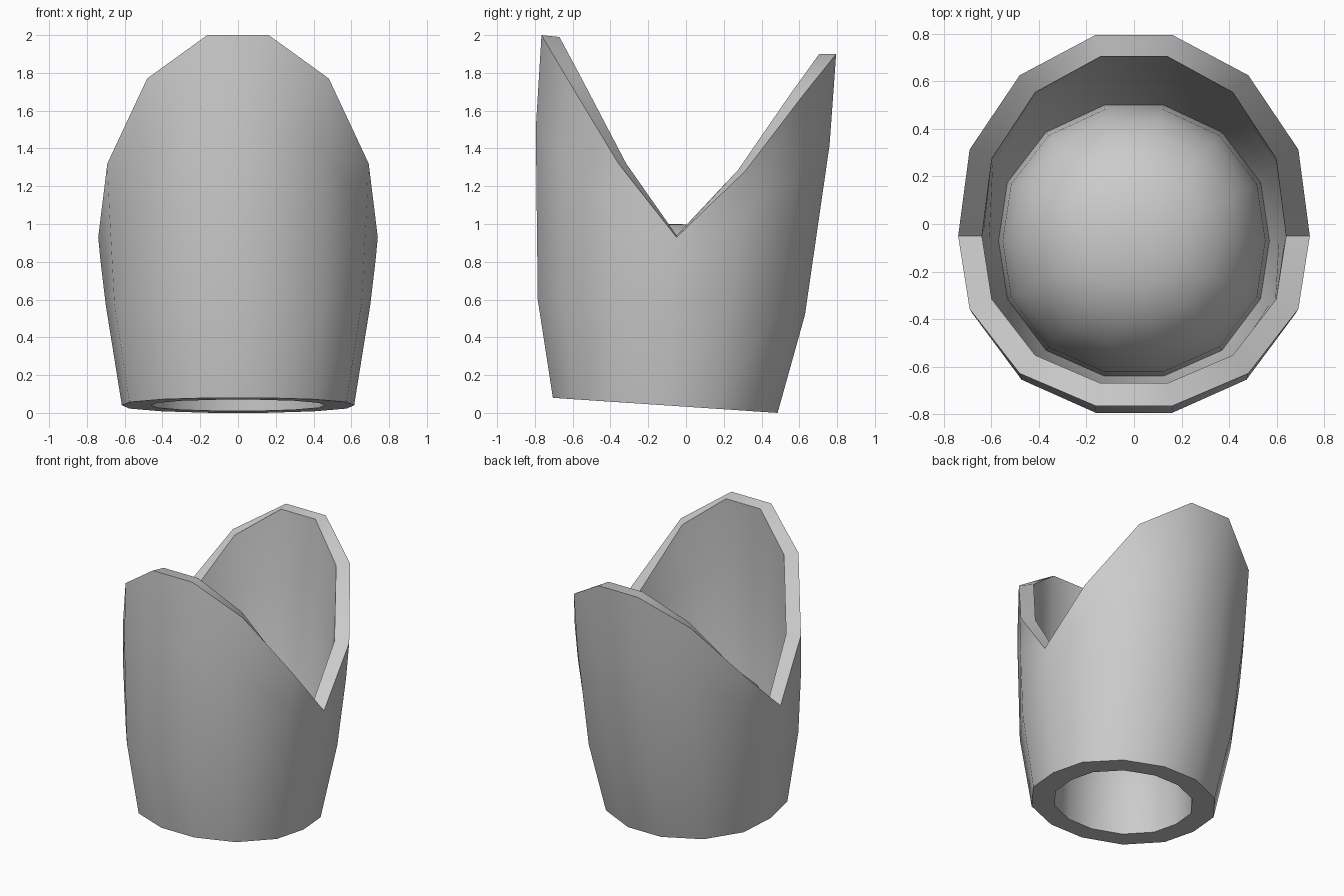
import bpy, bmesh

if "Cube" in bpy.data.objects:
    bpy.data.objects.remove(bpy.data.objects["Cube"])

# Column layout shared by all 14-sided rings: (x factor, y factor), front to back
COLS = [(0.22, -1), (0.65, -0.81), (0.935, -0.43), (1, 0),
        (0.935, 0.43), (0.65, 0.80), (0.22, 1)]
RIM_Z = [2.0, 1.77, 1.32, 0.93, 1.28, 1.69, 1.90]


def tilt(front, side, back):
    """Heights of a ring that slopes from front to back."""
    out = []
    for _, f in COLS:
        end = back if f > 0 else front
        out.append(side + (end - side) * abs(f))
    return out


def blend(a, b, t):
    return [p + (q - p) * t for p, q in zip(a, b)]


def ring(half_width, front, mid, back, heights):
    right = []
    for (fx, fy), z in zip(COLS, heights):
        y = mid + fy * ((back - mid) if fy > 0 else (mid - front))
        right.append((half_width * fx, y, z))
    return right + [(-x, y, z) for x, y, z in reversed(right)]


def dome(width, front, mid, back, base, top, power=2.5):
    """Rings of a full dome, from its base to near its top."""
    rings = []
    for r in (1, 0.97, 0.9, 0.77, 0.58, 0.36, 0.15):
        h = (1 - r ** power) ** (1 / power)
        z = [b + (top - b) * h for b in base]
        rings.append(ring(width * r, mid + (front - mid) * r, mid,
                          mid + (back - mid) * r, z))
    return rings


low = tilt(0.60, 0.57, 0.52)
mid_z = blend(low, RIM_Z, 0.65)
bottom = tilt(0.08, 0.04, 0.0)
inner_rim = [1.99, 1.77, 1.32, 0.94, 1.285, 1.69, 1.90]

# Underside dome, outer wall, notched rim, inner wall, inside dome
hole = tilt(0.07, 0.04, 0.01)
rings = dome(0.46, -0.56, -0.11, 0.34, hole, 0.90)[::-1]
rings += [
    ring(0.615, -0.705, -0.11, 0.485, bottom),
    ring(0.70, -0.785, -0.075, 0.63, low),
    ring(0.728, -0.795, -0.06, 0.76, mid_z),
    ring(0.74, -0.765, -0.05, 0.795, RIM_Z),
    ring(0.64, -0.67, -0.05, 0.705, inner_rim),
    ring(0.635, -0.70, -0.06, 0.67, blend(low, inner_rim, 0.65)),
    ring(0.61, -0.69, -0.07, 0.545, low),
]
rings += dome(0.57, -0.64, -0.07, 0.50, tilt(0.28, 0.33, 0.37), 1.0)

bm = bmesh.new()
loops = [[bm.verts.new(p) for p in r] for r in rings]
for a, b in zip(loops, loops[1:]):
    for i in range(14):
        j = (i + 1) % 14
        bm.faces.new((a[i], a[j], b[j], b[i]))
# Close both domes with a fan
for loop, tip in ((loops[0], (0, -0.11, 0.90)), (loops[-1], (0, -0.07, 1.0))):
    v = bm.verts.new(tip)
    for i in range(14):
        bm.faces.new((loop[i], loop[(i + 1) % 14], v))
bmesh.ops.recalc_face_normals(bm, faces=bm.faces)

mesh = bpy.data.meshes.new("notched_cup")
bm.to_mesh(mesh)
bm.free()
cup = bpy.data.objects.new("notched_cup", mesh)
bpy.context.collection.objects.link(cup)
bpy.context.view_layer.objects.active = cup
cup.select_set(True)
bpy.ops.object.shade_smooth_by_angle(angle=0.65)
